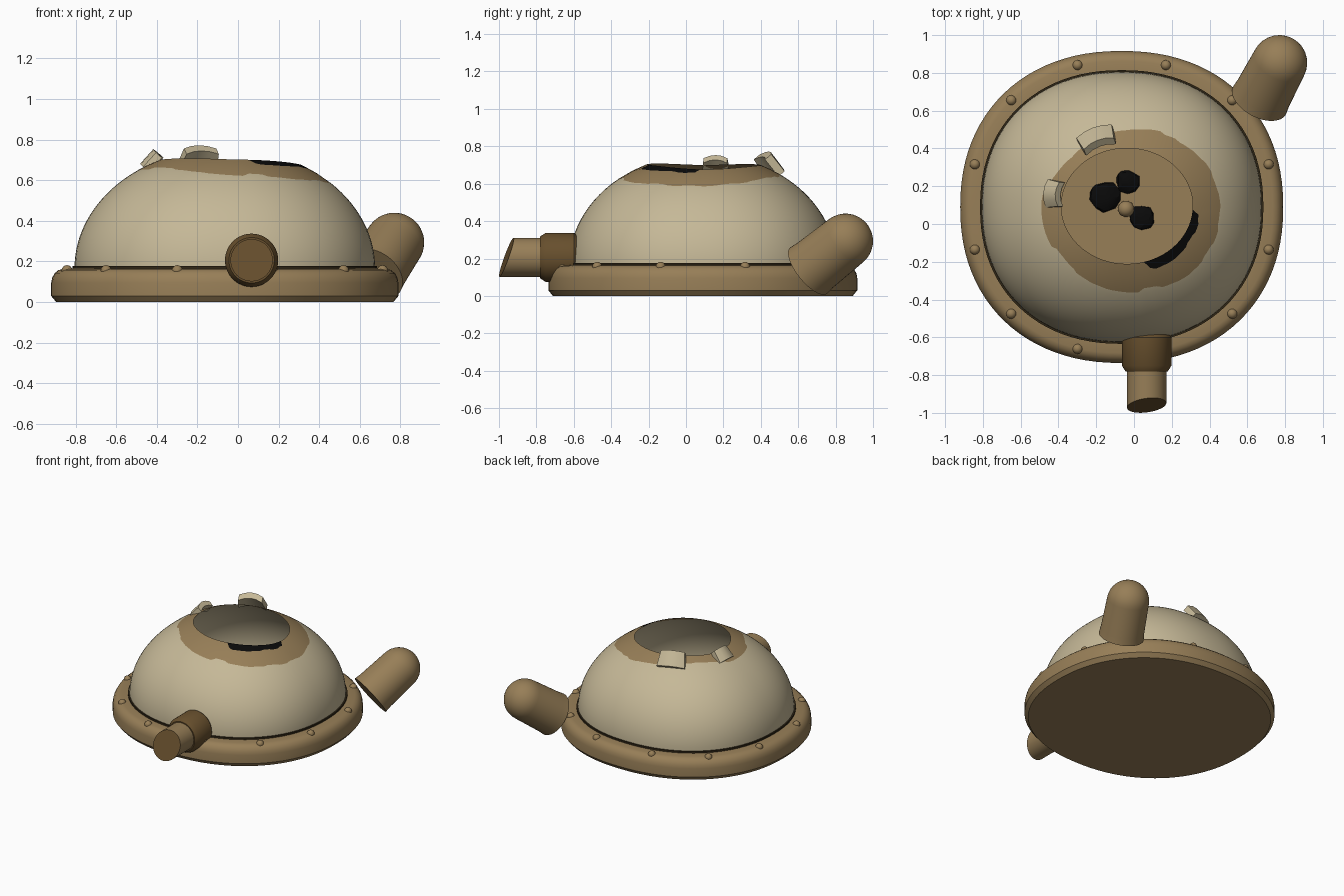
import bpy, bmesh, math, random
from mathutils import Vector, Matrix

random.seed(4)
if "Cube" in bpy.data.objects:
    bpy.data.objects.remove(bpy.data.objects["Cube"], do_unlink=True)

CX, CY = -0.065, 0.09      # body centre
POWER = 0.912              # slightly squared outline
SEG = 96
TAU = math.tau


def material(name, r, g, b):
    m = bpy.data.materials.new(name)
    m.use_nodes = True
    m.diffuse_color = (r, g, b, 1)
    bsdf = m.node_tree.nodes["Principled BSDF"]
    bsdf.inputs["Base Color"].default_value = (r, g, b, 1)
    bsdf.inputs["Roughness"].default_value = 0.8
    return m


BONE = material("pale bone", 0.56, 0.48, 0.31)
TAN = material("rusty tan", 0.31, 0.21, 0.096)
BROWN = material("dark brown", 0.135, 0.078, 0.026)
SEAM = material("seam brown", 0.03, 0.02, 0.008)
BLACK = material("black", 0.003, 0.003, 0.003)


def finish(name, bm, mats, angle=35):
    me = bpy.data.meshes.new(name)
    bmesh.ops.recalc_face_normals(bm, faces=bm.faces)
    bm.to_mesh(me)
    bm.free()
    for m in mats:
        me.materials.append(m)
    me.shade_smooth()
    me.set_sharp_from_angle(angle=math.radians(angle))
    ob = bpy.data.objects.new(name, me)
    bpy.context.collection.objects.link(ob)
    return ob


def loft(name, rings, mats, rule=None, caps=True, cap_mat=0, angle=35):
    """Skin closed rings of points; rule(ring, segment) picks the material."""
    bm = bmesh.new()
    vs = [[bm.verts.new(p) for p in ring] for ring in rings]
    n = len(rings[0])
    for i in range(len(vs) - 1):
        for j in range(n):
            k = (j + 1) % n
            f = bm.faces.new((vs[i][j], vs[i][k], vs[i + 1][k], vs[i + 1][j]))
            f.material_index = rule(i, j) if rule else 0
    if caps:
        bm.faces.new(vs[0][::-1])
        bm.faces.new(vs[-1]).material_index = cap_mat
    return finish(name, bm, mats, angle)


def outline(a, half):
    """Point on the squared oval at angle a."""
    c, s = math.cos(a), math.sin(a)
    return Vector((CX + half * math.copysign(abs(c) ** POWER, c),
                   CY + half * 0.966 * math.copysign(abs(s) ** POWER, s)))


def body_ring(half, z):
    return [(*outline(TAU * j / SEG, half), z) for j in range(SEG)]


def tube(name, start, axis, profile, mats, cap_mat=0, cut=None):
    """Round tube along axis; profile holds (distance, radius) pairs."""
    mx = Matrix.Translation(start) @ Vector(axis).to_track_quat('Z', 'Y').to_matrix().to_4x4()
    rings = [[mx @ Vector((r * math.cos(TAU * j / 48), r * math.sin(TAU * j / 48), d))
              for j in range(48)] for d, r in profile]
    if cut:
        rings[-1] = [cut(p) for p in rings[-1]]
    return loft(name, rings, mats, cap_mat=cap_mat)


# Base rim with flat floor
rim = [(0.83, 0), (0.855, 0.03), (0.855, 0.095), (0.85, 0.12), (0.838, 0.142),
       (0.82, 0.157), (0.8, 0.163), (0.74, 0.165)]
loft("base_rim", [body_ring(h, z) for h, z in rim], [TAN])

# Dark seam under the dome
loft("dome_seam", [body_ring(h, z) for h, z in [(0.75, 0.16), (0.75, 0.177), (0.735, 0.177)]],
     [SEAM], caps=False)


# Broken dome: hole edge, black crack, worn patch, then plain shell
def dome_point(a, t):
    edge = Vector((-0.037 + 0.348 * math.cos(a), 0.095 + 0.306 * math.sin(a)))
    p = edge.lerp(outline(a, 0.74), t)
    u, v = abs(p.x - CX) / 0.74, abs(p.y - CY) / (0.74 * 0.966)
    e = 2 / POWER
    rho = min(1, (u ** e + v ** e) ** (1 / e))
    return (p.x, p.y, 0.168 + 0.59 * math.sqrt(max(0, 1 - rho * rho)))


WEAR = [0.42, 0.33, 0.22, 0.16, 0.23, 0.25, 0.34, 0.40]
CRACK_FROM, CRACK_TO = math.radians(288), math.radians(356)
angles = [TAU * j / SEG for j in range(SEG)]
worn, crack, step = [], [], 0
for j, a in enumerate(angles):
    w = a / TAU * 8
    i = int(w)
    if j % 3 == 0:
        step = random.uniform(-0.03, 0.03)
    worn.append(WEAR[i] + (WEAR[(i + 1) % 8] - WEAR[i]) * (w - i) + step)
    inside = CRACK_FROM < a < CRACK_TO
    crack.append(0.12 + step if inside else 0.006)

levels = [[dome_point(a, 0) for a in angles],
          [dome_point(a, c) for a, c in zip(angles, crack)],
          [dome_point(a, (c + w) / 2) for a, c, w in zip(angles, crack, worn)]]
SHELL = 20
for k in range(SHELL + 1):
    s = math.sin(math.pi / 2 * k / SHELL)
    levels.append([dome_point(a, w + (1 - w) * s) for a, w in zip(angles, worn)])


def dome_colour(ring, seg):
    if ring == 0:
        return 2 if CRACK_FROM - 0.07 < angles[seg] < CRACK_TO else 1
    return 1 if ring < 3 else 0


loft("broken_dome", levels, [BONE, TAN, BLACK], dome_colour, caps=False, angle=60)

# Rivets around the rim
bm = bmesh.new()
for k in range(12):
    p = outline(TAU * (k + 0.5) / 12, 0.802)
    bmesh.ops.create_uvsphere(bm, u_segments=16, v_segments=8, radius=0.027,
                              matrix=Matrix.Translation((p.x, p.y, 0.155)))
finish("rim_rivets", bm, [TAN])

# Front pipe: collar and slant-cut stub
tube("pipe_collar", (0.067, -0.585, 0.206), (0, -1, 0),
     [(0, 0.12), (0.015, 0.131), (0.165, 0.131), (0.195, 0.112)], [BROWN])


def slant(p):
    return Vector((p.x, -0.96 + 0.36 * (p.z - 0.206) + 0.12 * (p.x - 0.067), p.z))


tube("pipe_stub", (0.067, -0.7, 0.206), (0, -1, 0),
     [(0, 0.104), (0.25, 0.104)], [TAN, BROWN], cap_mat=1, cut=slant)

# Loose round-ended post at the back left
start, tip = Vector((0.665, 0.655, 0.135)), Vector((0.77, 0.853, 0.293))
length = (tip - start).length
post = [(0, 0.158), (0.05, 0.153), (length, 0.147)]
for k in range(1, 10):
    q = math.pi / 2 * k / 9.1
    post.append((length + 0.147 * math.sin(q), 0.147 * math.cos(q)))
tube("round_post", start, tip - start, post, [TAN])


# Bent shell shards standing at the hole edge
def shard(name, centre, azimuth, tilt, width, height, thick):
    mx = (Matrix.Translation(centre) @ Matrix.Rotation(math.radians(azimuth), 4, 'Z')
          @ Matrix.Rotation(math.radians(-tilt), 4, 'Y'))
    rings = []
    for k in range(5):
        u = k / 2 - 1
        bend = -0.025 * u * u
        rings.append([mx @ Vector((x * thick / 2 + bend,
                                   u * width / 2 * (0.85 if z > 0 else 1),
                                   z * height / 2))
                      for x, z in [(-1, -1), (1, -1), (1, 1), (-1, 1)]])
    loft(name, rings, [BONE], angle=25)


shard("back_shard", (-0.2, 0.46, 0.713), 111, 38, 0.2, 0.115, 0.045)
shard("side_shard", (-0.435, 0.16, 0.705), 176, 42, 0.15, 0.095, 0.038)

# Black lumps and a knob on the floor inside
bm = bmesh.new()
for x, y, r in [(-0.155, 0.145, 0.082), (-0.035, 0.227, 0.062), (0.042, 0.032, 0.067)]:
    made = bmesh.ops.create_icosphere(
        bm, subdivisions=2, radius=r,
        matrix=Matrix.Translation((x, y, 0.17)) @ Matrix.Diagonal((1, 1, 0.45, 1)))
    for v in made["verts"]:
        v.co.x += random.uniform(-0.1, 0.1) * r
        v.co.y += random.uniform(-0.1, 0.1) * r
finish("floor_lumps", bm, [BLACK], 15)

bm = bmesh.new()
bmesh.ops.create_uvsphere(bm, u_segments=20, v_segments=12, radius=0.043,
                          matrix=Matrix.Translation((-0.042, 0.08, 0.19)))
finish("floor_knob", bm, [TAN])
